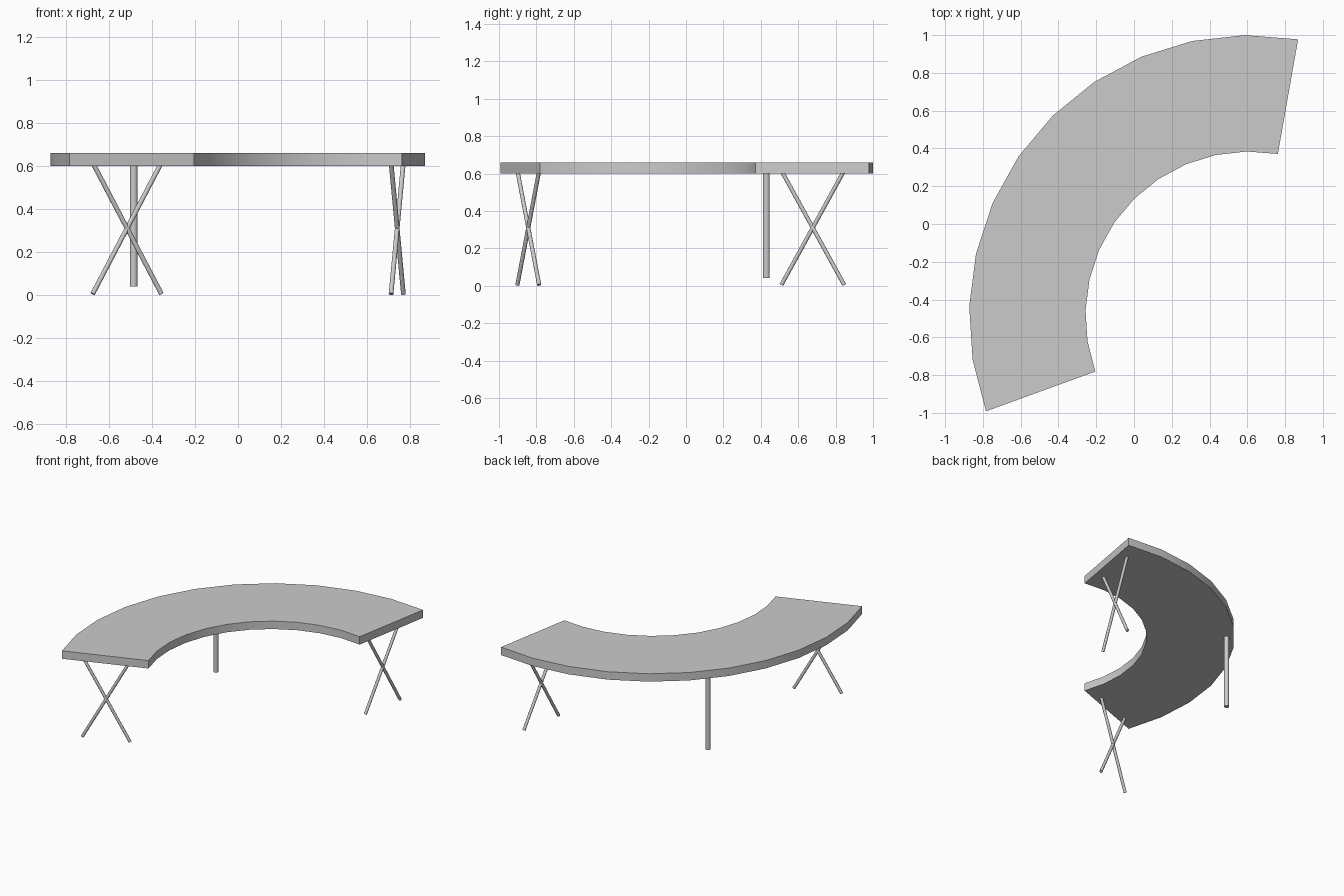
import bpy, bmesh
from math import sin, cos, radians
from mathutils import Vector

if "Cube" in bpy.data.objects:
    bpy.data.objects.remove(bpy.data.objects["Cube"])

CX, CY = 0.611, -0.484          # centre of the arc
R_OUT, R_IN = 1.484, 0.868
A0, A1, SEGS = 80, 200, 11
Z0, Z1 = 0.60, 0.66


def polar(r, deg, z, shift=0.0):
    """Point on the arc frame, optionally shifted sideways to the radius."""
    a = radians(deg)
    return Vector((CX + r * cos(a) - shift * sin(a),
                   CY + r * sin(a) + shift * cos(a), z))


def smooth(obj):
    bpy.ops.object.select_all(action='DESELECT')
    obj.select_set(True)
    bpy.context.view_layer.objects.active = obj
    bpy.ops.object.shade_smooth_by_angle(angle=radians(35))


def rod(name, start, end, radius):
    d = end - start
    bpy.ops.mesh.primitive_cylinder_add(
        vertices=16, radius=radius, depth=d.length, location=(start + end) / 2,
        rotation=d.to_track_quat('Z', 'Y').to_euler())
    obj = bpy.context.object
    obj.name = name
    smooth(obj)


# Curved table top: one flat arc-shaped outline, extruded upward
angles = [A0 + (A1 - A0) * i / SEGS for i in range(SEGS + 1)]
bm = bmesh.new()
outline = [polar(R_OUT, a, Z0) for a in angles] + [polar(R_IN, a, Z0) for a in reversed(angles)]
face = bm.faces.new([bm.verts.new(p) for p in outline])
ext = bmesh.ops.extrude_face_region(bm, geom=[face], use_keep_orig=True)
top_verts = [g for g in ext['geom'] if isinstance(g, bmesh.types.BMVert)]
bmesh.ops.translate(bm, verts=top_verts, vec=(0, 0, Z1 - Z0))
bmesh.ops.recalc_face_normals(bm, faces=bm.faces[:])
mesh = bpy.data.meshes.new("curved_top")
bm.to_mesh(mesh)
bm.free()
top = bpy.data.objects.new("curved_top", mesh)
bpy.context.collection.objects.link(top)
smooth(top)

# Crossed leg pair at each end, lying along the radius
for label, deg, mid, shift in (("right", 80.3, 1.167, 0.068), ("left", 200, 1.182, -0.048)):
    for i, s in enumerate((-1, 1)):
        rod(f"{label}_cross_leg_{i + 1}",
            polar(mid - s * 0.17, deg, 0.005, shift),
            polar(mid + s * 0.17, deg, 0.615, shift), 0.011)

# Single upright post under the outer edge
rod("back_post", polar(1.427, 140.2, 0.04), polar(1.427, 140.2, 0.61), 0.018)
